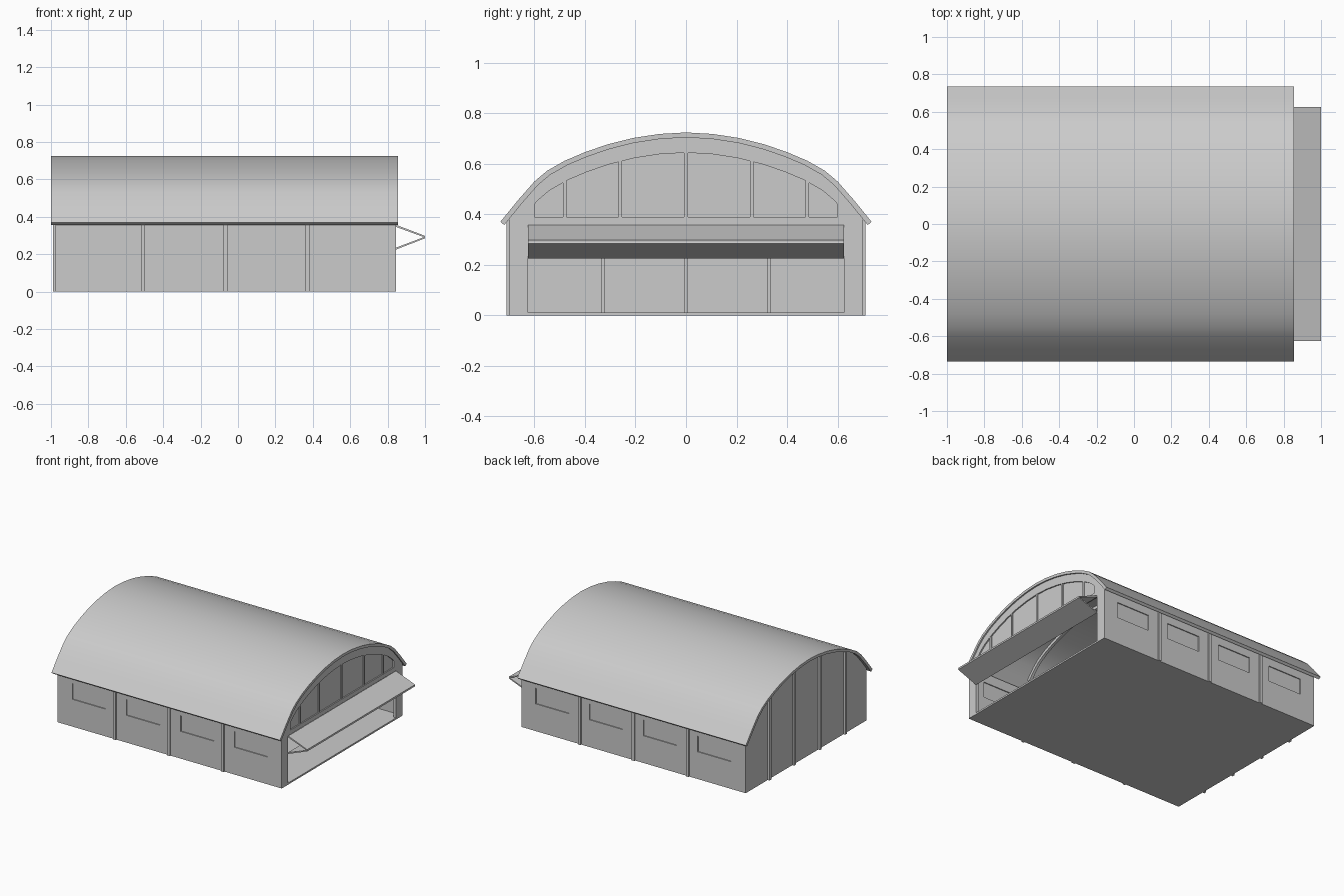
import bpy, math
from mathutils import Vector

if "Cube" in bpy.data.objects:
    bpy.data.objects.remove(bpy.data.objects["Cube"])


def mesh(name, verts, faces, smooth=False):
    me = bpy.data.meshes.new(name)
    me.from_pydata(verts, [], faces)
    ob = bpy.data.objects.new(name, me)
    bpy.context.collection.objects.link(ob)
    if smooth:
        bpy.ops.object.select_all(action='DESELECT')
        bpy.context.view_layer.objects.active = ob
        ob.select_set(True)
        bpy.ops.object.shade_smooth_by_angle(angle=math.radians(35))
    return ob


def extrude(name, prof, a, b, axis=0, smooth=False):
    """Extrude a counter-clockwise profile from a to b: (y, z) along x, or (x, z) along y."""
    n = len(prof)
    if axis == 0:
        vs = [(t, p, q) for t in (a, b) for p, q in prof]
    else:
        vs = [(p, t, q) for t in (b, a) for p, q in prof]
    fs = [tuple(reversed(range(n))), tuple(range(n, 2 * n))]
    fs += [(i, (i + 1) % n, n + (i + 1) % n, n + i) for i in range(n)]
    return mesh(name, vs, fs, smooth)


def box(name, x0, x1, y0, y1, z0, z1):
    return extrude(name, [(y0, z0), (y1, z0), (y1, z1), (y0, z1)], x0, x1)


def cut(ob, cutter):
    m = ob.modifiers.new("opening", 'BOOLEAN')
    m.operation, m.object, m.solver = 'DIFFERENCE', cutter, 'EXACT'
    cutter.hide_render = True
    bpy.context.view_layer.objects.active = ob
    bpy.ops.object.modifier_apply(modifier=m.name)
    bpy.data.objects.remove(cutter)


# Roof curve, right to left
half = [(.735, .37), (.665, .456), (.60, .53), (.55, .572), (.48, .612), (.4, .646),
        (.31, .677), (.21, .702), (.105, .718), (0, .724)]
outer = half + [(-y, z) for y, z in reversed(half[:-1])]


def inset(curve, d):
    out = []
    for i, p in enumerate(curve):
        t = Vector(curve[min(i + 1, len(curve) - 1)]) - Vector(curve[max(i - 1, 0)])
        n = Vector((-t.y, t.x)).normalized()
        out.append((p[0] + n.x * d, p[1] + n.y * d))
    return out


def height(y, curve):
    for (y0, z0), (y1, z1) in zip(curve, curve[1:]):
        if y1 <= y <= y0:
            return z0 + (z1 - z0) * (y - y0) / (y1 - y0)


def under(w, z0, curve, drop=0):
    """Profile with a flat bottom and a top following the curve."""
    mid = [(y, z - drop) for y, z in curve if abs(y) < w - .005]
    return [(-w, z0), (w, z0), (w, height(w, curve) - drop)] + mid + [(-w, height(-w, curve) - drop)]


inner = inset(outer, .02)
fit = inset(outer, .019)

# Roof shell
extrude("roof", outer + inner[::-1], -1, .855, smooth=True)

# Floor
box("floor", -.975, .845, -.70, .70, 0, .012)

# Back wall with outer ribs and inner posts
extrude("back_wall", under(.70, 0, fit), -.975, -.955)
for y in (-.445, -.15, .15, .435):
    box("back_rib", -.99, -.97, y - .01, y + .01, 0, height(y, inner) + .003)
for y in (-.33, 0, .33):
    box("inner_back_post", -.958, -.945, y - .007, y + .007, .012, height(y, inner))

# Front wall with doorway and gable window opening
front = extrude("front_wall", under(.70, 0, fit), .825, .845)
cut(front, box("door_cutter", .7, .95, -.625, .625, .012, .358))
cut(front, extrude("gable_cutter", under(.60, .39, inner, .06), .7, .95))
extrude("gable_glass", under(.605, .385, inner, .055), .83, .836)
for y in (-.48, -.26, 0, .26, .48):
    box("gable_mullion", .826, .844, y - .007, y + .007, .385, height(y, inner) - .055)

# Side walls with windows, pilasters
for s in (-1, 1):
    y0, y1 = sorted((s * .68, s * .70))
    wall = box("side_wall", -.96, .83, y0, y1, 0, .385)
    # wall ends reach the outer faces of the front and back walls
    for x in (-.72, -.28, .16, .595):
        cut(wall, box("window_cutter", x - .135, x + .135, y0 - .1, y1 + .1, .20, .315))
        box("window_pane", x - .137, x + .137, s * .69 - .003, s * .69 + .003, .198, .317)
    for x in (-.507, -.067, .37):
        p0, p1 = sorted((s * .695, s * .71))
        box("pilaster", x - .011, x + .011, p0, p1, 0, .375)

# Interior arched frames
arch_out, arch_in = inset(outer, .018), inset(outer, .042)
clip = [i for i, p in enumerate(outer) if abs(p[0]) < .70]
for x in (-.507, -.067, .37):
    prof = [arch_out[i] for i in clip] + [arch_in[i] for i in reversed(clip)]
    extrude("roof_frame", prof, x - .01, x + .01, smooth=True)
    for s in (-1, 1):
        p0, p1 = sorted((s * .66, s * .685))
        box("frame_post", x - .01, x + .01, p0, p1, .01, .42)

# Folded-up door: two hinged leaves
extrude("door_upper_leaf", [(.842, .347), (.998, .290), (1.0, .298), (.845, .357)], -.625, .625, axis=1)
extrude("door_lower_leaf", [(.845, .225), (1.0, .285), (.998, .293), (.842, .234)], -.625, .625, axis=1)
